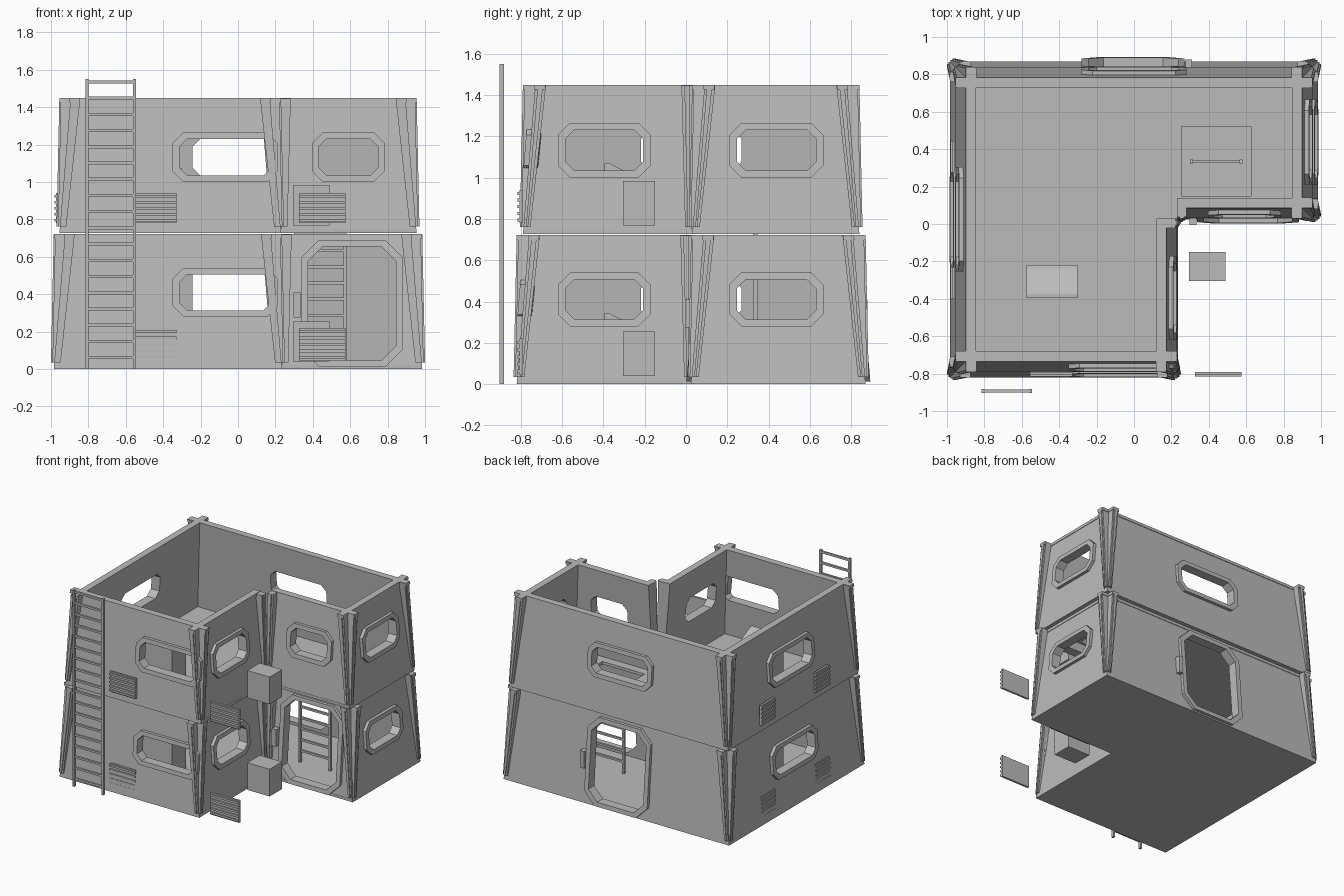
import bpy, bmesh

if "Cube" in bpy.data.objects:
    bpy.data.objects.remove(bpy.data.objects["Cube"])

grey = bpy.data.materials.new("panel grey")
grey.diffuse_color = (0.5, 0.5, 0.5, 1)
grey.use_nodes = True
grey.node_tree.nodes["Principled BSDF"].inputs["Base Color"].default_value = grey.diffuse_color
LEAN, THICK, HEIGHT = 0.06, 0.05, 0.723


def make(name, verts, faces):
    mesh = bpy.data.meshes.new(name)
    mesh.from_pydata(verts, [], faces)
    bm = bmesh.new()
    bm.from_mesh(mesh)
    bmesh.ops.recalc_face_normals(bm, faces=bm.faces)
    bm.to_mesh(mesh)
    bm.free()
    mesh.materials.append(grey)
    obj = bpy.data.objects.new(name, mesh)
    bpy.context.collection.objects.link(obj)
    return obj


def loft(name, a, b):
    """Solid between two matching loops."""
    n = len(a)
    sides = [(i, (i + 1) % n, n + (i + 1) % n, n + i) for i in range(n)]
    return make(name, a + b, [tuple(range(n)), tuple(range(n, 2 * n))] + sides)


def ring(name, loops):
    """Closed tube through four matching loops."""
    n, m = len(loops[0]), len(loops)
    faces = [(k * n + i, k * n + (i + 1) % n, (k + 1) % m * n + (i + 1) % n, (k + 1) % m * n + i)
             for k in range(m) for i in range(n)]
    return make(name, sum(loops, []), faces)


def box(name, x0, x1, y0, y1, z0, z1):
    low = [(x0, y0), (x1, y0), (x1, y1), (x0, y1)]
    return loft(name, [(x, y, z0) for x, y in low], [(x, y, z1) for x, y in low])


def cut(obj, cutter):
    mod = obj.modifiers.new("cut", 'BOOLEAN')
    mod.operation, mod.solver, mod.object = 'DIFFERENCE', 'EXACT', cutter
    bpy.context.view_layer.objects.active = obj
    bpy.ops.object.modifier_apply(modifier=mod.name)
    bpy.data.objects.remove(cutter)


def octagon(u0, u1, z0, z1, c):
    return [(u0 + c, z0), (u1 - c, z0), (u1, z0 + c), (u1, z1 - c),
            (u1 - c, z1), (u0 + c, z1), (u0, z1 - c), (u0, z0 + c)]


def wall(name, base, axis, c, s, ends, convex, openings):
    """Leaning wall: u runs along it, d points outward."""
    def P(u, z, d):
        v = c + s * (d - LEAN * (z - base) / HEIGHT)
        return (u, v, z) if axis == 'y' else (v, u, z)

    top = base + HEIGHT

    def edge(i, z, inner=0.0):
        sign = 1 if i == 0 else -1
        lean = LEAN * (z - base) / HEIGHT + inner if convex[i] else 0
        return ends[i] + sign * lean

    def face(d, inner):
        return [P(edge(0, base, inner), base, d), P(edge(1, base, inner), base, d),
                P(edge(1, top, inner), top, d), P(edge(0, top, inner), top, d)]

    panel = loft(name + "_wall", face(0, 0), face(-THICK, THICK))

    # window and door openings with raised frames
    for u0, u1, z0, z1, ch in openings:
        outer = octagon(u0, u1, z0, z1, ch)
        inner = octagon(u0 + .036, u1 - .036, z0 + .034, z1 - .034, ch - .015)
        cut(panel, loft("cutter", [P(u, z, .1) for u, z in inner], [P(u, z, -.1) for u, z in inner]))
        ring(name + "_frame", [[P(u, z, d) for u, z in loop] for loop, d in
                               ((outer, .024), (inner, .024), (inner, -THICK), (outer, -THICK + .005))])

    # top rim beam, crossing the neighbouring beam at outer corners
    r0 = edge(0, top) - (.06 if convex[0] else 0)
    r1 = edge(1, top) + (.06 if convex[1] else 0)
    rim = [(r0, top - .024), (r1, top - .024), (r1, top), (r0, top)]
    loft(name + "_rim", [P(u, z, .004) for u, z in rim], [P(u, z, -THICK) for u, z in rim])

    # tapered corner fins, with a slimmer rib standing on each
    zb, zt = base + .035, top - .003
    for i, sign in ((0, 1), (1, -1)):
        for part, a, wb, wt, db, dt in (("fin", 0, .034, .052, .010, .052),
                                        ("rib", .012, .022, .038, .018, .060)):
            foot = [edge(i, zb) + sign * a, edge(i, zb) + sign * wb]
            head = [edge(i, zt) + sign * a, edge(i, zt) + sign * wt]
            loft(name + "_corner_" + part,
                 [P(foot[0], zb, -.02), P(foot[1], zb, -.02), P(foot[1], zb, db), P(foot[0], zb, db)],
                 [P(head[0], zt, -.02), P(head[1], zt, -.02), P(head[1], zt, dt), P(head[0], zt, dt)])
    return P


def vent(name, axis, c, u0, u1, z0, z1):
    """Thin vertical grille facing the negative axis."""
    def bar(part, a, b, za, zb):
        args = (u0, u1, a, b) if axis == 'y' else (a, b, u0, u1)
        box(name + part, *args, za, zb)
    bar("_plate", c, c + .016, z0, z1)
    step = (z1 - z0) / 5
    for k in range(5):
        bar("_slat", c - .009, c, z0 + step * (k + .25), z0 + step * (k + .7))


def ladder(name, x0, x1, y, z0, z1, first):
    for x in (x0, x1 - .016):
        box(name + "_rail", x, x + .016, y - .011, y + .011, z0, z1)
    z = first
    while z > z0 + .02:
        box(name + "_rung", x0 + .01, x1 - .01, y - .008, y + .008, z - .008, z + .008)
        z -= .0867


for level, base in (("lower", 0.0), ("upper", 0.727)):
    up = level == "upper"
    k, q = (.03, .005) if up else (0, 0)
    X0, X1, Y0, Y1 = -.985 + k, .985 - k, -.82 + k, .87 - k
    NX, NY = .235 - q, .025 + q
    w0, w1 = (1.0, 1.265) if up else (.28, .54)

    # floor slab
    plan = [(X0, Y0), (NX, Y0), (NX, NY), (X1, NY), (X1, Y1), (X0, Y1)]
    ft = base + .022
    floor = loft(level + "_floor", [(x, y, base) for x, y in plan],
                 [(x * .995, y * .995, ft) for x, y in plan])
    if up:
        cut(floor, box("hatch_cutter", .255, .625, .15, .52, base - .1, base + .1))

    # six walls around the L-shaped plan
    both = (True, True)
    win = lambda a, b: (a, b, w0, w1, .058)
    wall(level + "_front", base, 'y', Y0, -1, (X0, NX), both, [win(-.35, .215)])
    wall(level + "_left", base, 'x', X0, -1, (Y0, Y1), both, [win(-.255, .305)])
    wall(level + "_right", base, 'x', X1, 1, (NY, Y1), both, [win(.21, .665)])
    wall(level + "_notch_side", base, 'x', NX, 1, (Y0, NY), (True, False), [win(-.62, -.172)])
    wall(level + "_back", base, 'y', Y1, 1, (X0, X1), both,
         [win(-.28, .28) if up else (-.28, .27, .012, .69, .095)])
    wall(level + "_notch_front", base, 'y', NY, -1, (NX, X1), (False, True),
         [win(.395, .785) if up else (.338, .882, .012, .69, .095)])

    # grilles and outdoor units
    v0, v1 = (.78, .94) if up else (.045, .22)
    vent(level + "_front_vent", 'y', -.806, -.555, -.33, v0, v1)
    vent(level + "_detached_vent", 'y', -.806, .325, .575, v0, v1)
    for a in (-.40, .275):
        vent(level + "_left_vent", 'x', -.972, a, a + .17, v0, v1)
    b0 = .768 if up else .04
    box(level + "_outdoor_unit", .295, .49, -.305, -.15, b0, b0 + .215)

    # sloped console
    side = [(-.395, ft), (-.22, ft), (-.22, base + .27), (-.24, base + .275),
            (-.375, base + .345), (-.395, base + .345)]
    loft(level + "_console", [(-.575, y, z) for y, z in side], [(-.30, y, z) for y, z in side])

# door control pads
box("front_door_pad", .297, .335, -.005, .04, .275, .41)
box("back_door_pad", .275, .31, .83, .88, .275, .41)

# ladders
ladder("outer_ladder", -.815, -.545, -.892, 0, 1.55, 1.535)
ladder("inner_ladder", .30, .58, .335, .02, .74, .72)
